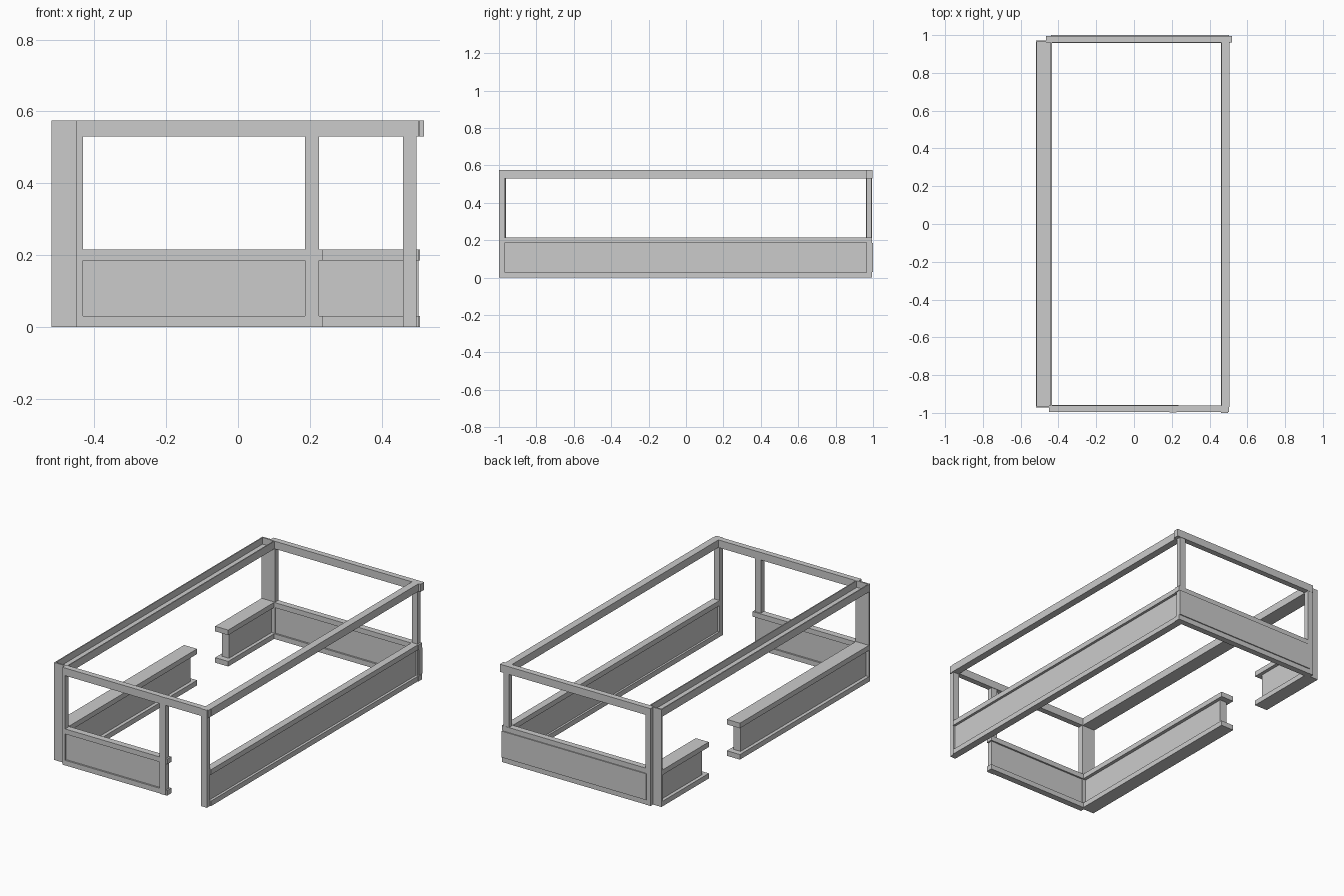
import bpy, bmesh

if "Cube" in bpy.data.objects:
    bpy.data.objects.remove(bpy.data.objects["Cube"])


def part(name, *boxes):
    """One object made of axis-aligned boxes (x0, x1, y0, y1, z0, z1)."""
    bm = bmesh.new()
    for x0, x1, y0, y1, z0, z1 in boxes:
        verts = bmesh.ops.create_cube(bm, size=1)["verts"]
        for v in verts:
            v.co.x = x1 if v.co.x > 0 else x0
            v.co.y = y1 if v.co.y > 0 else y0
            v.co.z = z1 if v.co.z > 0 else z0
    me = bpy.data.meshes.new(name)
    bm.to_mesh(me)
    bm.free()
    ob = bpy.data.objects.new(name, me)
    bpy.context.collection.objects.link(ob)
    return ob


BASE, SILL, CAP = 0.03, 0.185, 0.215   # low wall heights
BEAM, TOP = 0.53, 0.575                # upper rail heights


def low_wall(name, outer, web):
    """Base rail, thin panel and sill cap; outer and web are plan rectangles."""
    part(name + "_base", (*outer, 0, BASE))
    part(name + "_panel", (*web, BASE, SILL))
    part(name + "_cap", (*outer, SILL, CAP))


# Low walls; the left wall has a doorway, the front wall stops at the door post
low_wall("left_front_wall", (-0.52, -0.435, -0.965, 0.24), (-0.50, -0.455, -0.965, 0.205))
low_wall("left_back_wall", (-0.52, -0.435, 0.53, 0.965), (-0.50, -0.455, 0.565, 0.965))
low_wall("right_wall", (0.46, 0.503, -0.97, 0.965), (0.472, 0.488, -0.97, 0.965))
low_wall("front_wall", (-0.44, 0.235, -0.995, -0.957), (-0.44, 0.20, -0.985, -0.967))
low_wall("back_wall", (-0.44, 0.507, 0.958, 0.994), (-0.44, 0.503, 0.968, 1.0))

# Wide notched corner posts on the left
for side, s, inner in (("front", -1, -0.45), ("back", 1, -0.465)):
    y = sorted((s * 0.963, s * 0.972))
    y2 = sorted((s * 0.963, s * 0.995))
    part("left_%s_post" % side,
         (-0.52, -0.432, *y, 0, TOP),
         (inner, -0.432, *y2, 0, TOP))

# Slim posts: right corners and door
part("right_front_post", (0.46, 0.497, -1.0, -0.97, 0, TOP))
part("right_back_post", (0.46, 0.497, 0.965, 0.993, 0, TOP))
part("door_post", (0.187, 0.225, -0.998, -0.965, 0, TOP))

# Upper rails; the left one is an open channel
part("left_top_rail",
     (-0.52, -0.435, -0.97, 0.97, BEAM, BEAM + 0.006),
     (-0.52, -0.514, -0.97, 0.97, BEAM, TOP),
     (-0.441, -0.435, -0.97, 0.97, BEAM, TOP))
part("right_top_rail", (0.462, 0.505, -0.97, 0.965, BEAM, TOP))
part("front_top_rail", (-0.45, 0.503, -0.996, -0.962, BEAM, TOP))
part("back_top_rail", (-0.465, 0.518, 0.962, 0.996, BEAM, TOP))
